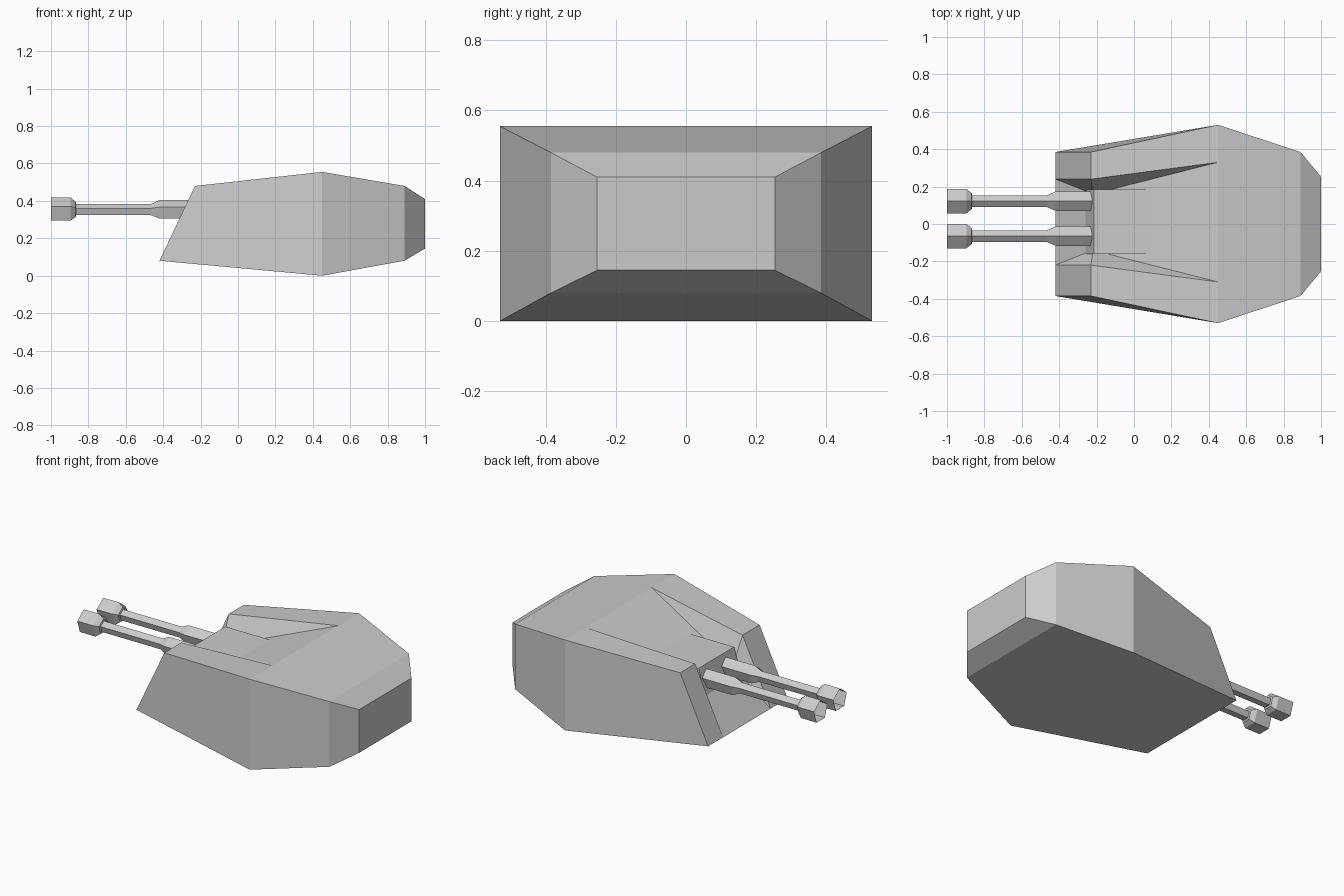
import bpy, bmesh
from math import cos, sin, pi

cube = bpy.data.objects.get("Cube")
if cube:
    bpy.data.objects.remove(cube)

grey = bpy.data.materials.new("light_grey_metal")
grey.use_nodes = True
grey.diffuse_color = (0.6, 0.6, 0.6, 1)
grey.node_tree.nodes["Principled BSDF"].inputs["Base Color"].default_value = (0.6, 0.6, 0.6, 1)

SHIFT = 0.01  # the gun recess sits slightly off centre


def finish(name, bm):
    bmesh.ops.recalc_face_normals(bm, faces=bm.faces)
    mesh = bpy.data.meshes.new(name)
    bm.to_mesh(mesh)
    bm.free()
    mesh.materials.append(grey)
    obj = bpy.data.objects.new(name, mesh)
    bpy.context.collection.objects.link(obj)
    return obj


def pair(bm, x, half, z, shift=0.0):
    """Right and left vertex at the same station."""
    return [bm.verts.new((x, s * half + shift, z)) for s in (-1, 1)]


# Turret shell: faceted body with a sunken gun recess in its nose
bm = bmesh.new()
nose_low = pair(bm, -0.42, 0.385, 0.08)
nose_top = pair(bm, -0.23, 0.385, 0.48)
mid_low = pair(bm, 0.45, 0.53, 0.0)
mid_top = pair(bm, 0.45, 0.53, 0.555)
tail_low = pair(bm, 0.89, 0.385, 0.08)
tail_top = pair(bm, 0.89, 0.385, 0.48)
end_low = pair(bm, 1.0, 0.253, 0.145)
end_top = pair(bm, 1.0, 0.253, 0.41)
cheek_low = pair(bm, -0.42, 0.23, 0.08, SHIFT)
cheek_top = pair(bm, -0.23, 0.23, 0.48, SHIFT)
recess_mid = pair(bm, -0.22, 0.15, 0.318, SHIFT)
recess_end = pair(bm, 0.45, 0.32, 0.555, SHIFT)


def face(*verts):
    bm.faces.new(verts)


for i in (0, 1):
    # side plates
    for a, b, c, d in ((nose_low, nose_top, mid_top, mid_low),
                       (mid_low, mid_top, tail_top, tail_low),
                       (tail_low, tail_top, end_top, end_low)):
        face(a[i], b[i], c[i], d[i])
    # cheek front and top, then the recess wall
    face(nose_low[i], cheek_low[i], cheek_top[i], nose_top[i])
    face(nose_top[i], cheek_top[i], recess_end[i], mid_top[i])
    face(cheek_low[i], recess_mid[i], cheek_top[i])
    face(cheek_top[i], recess_mid[i], recess_end[i])

# plates that span the width
for a, b in ((cheek_low, recess_mid), (recess_mid, recess_end),
             (tail_top, end_top), (end_top, end_low),
             (end_low, tail_low), (tail_low, mid_low)):
    face(a[0], a[1], b[1], b[0])
face(mid_top[0], recess_end[0], recess_end[1], mid_top[1], tail_top[1], tail_top[0])
face(mid_low[0], mid_low[1], nose_low[1], cheek_low[1], cheek_low[0], nose_low[0])
finish("turret_shell", bm)

# Gun mantlet: wedge block half buried in the recess
bm = bmesh.new()
profile = ((-0.215, 0.427), (-0.26, 0.27), (-0.2, 0.25), (0.1, 0.427))
edges = [pair(bm, x, 0.1725, z, 0.0125) for x, z in profile]
for i, a in enumerate(edges):
    b = edges[(i + 1) % len(edges)]
    bm.faces.new((a[0], a[1], b[1], b[0]))
for i in (0, 1):
    bm.faces.new([e[i] for e in edges])
finish("gun_mantlet", bm)

# Guns: five-sided barrels with a wide open muzzle and a thick sleeve
stations = ((-1.0, 0.068), (-0.895, 0.068), (-0.868, 0.045), (-0.865, 0.033),
            (-0.465, 0.033), (-0.42, 0.054), (-0.225, 0.054))
SIDES = 5


def gun(name, y, z):
    bm = bmesh.new()
    rings = []
    for x, r in stations:
        angles = [pi / 2 + 2 * pi * k / SIDES for k in range(SIDES)]
        rings.append([bm.verts.new((x, y + r * cos(t), z + r * sin(t))) for t in angles])
    for a, b in zip(rings, rings[1:]):
        for k in range(SIDES):
            n = (k + 1) % SIDES
            bm.faces.new((a[k], a[n], b[n], b[k]))
    bm.faces.new(rings[-1])
    finish(name, bm)


gun("left_gun", 0.122, 0.35)
gun("right_gun", -0.065, 0.35)
